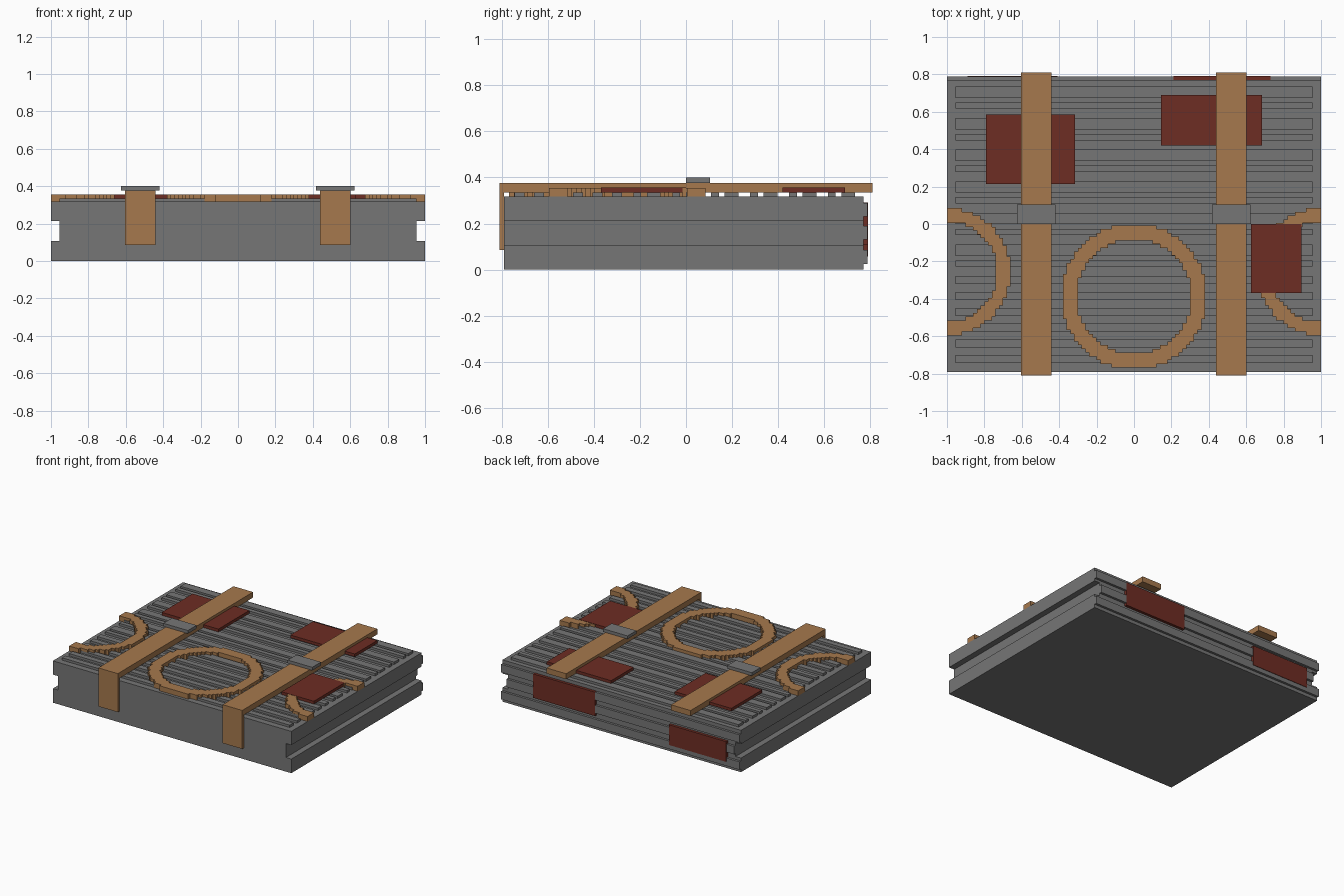
import bpy
import bmesh
from math import hypot

cube = bpy.data.objects.get("Cube")
if cube:
    bpy.data.objects.remove(cube, do_unlink=True)


def material(name, rgb):
    m = bpy.data.materials.new(name)
    m.use_nodes = True
    m.diffuse_color = (*rgb, 1)
    m.node_tree.nodes["Principled BSDF"].inputs["Base Color"].default_value = (*rgb, 1)
    return m


GRAY = material("stone gray", (0.18, 0.18, 0.18))
TAN = material("tan leather", (0.38, 0.19, 0.075))
RED = material("dark red", (0.155, 0.026, 0.017))


def finish(name, bm, mat):
    bmesh.ops.recalc_face_normals(bm, faces=bm.faces)
    mesh = bpy.data.meshes.new(name)
    bm.to_mesh(mesh)
    bm.free()
    mesh.materials.append(mat)
    obj = bpy.data.objects.new(name, mesh)
    bpy.context.collection.objects.link(obj)
    return obj


def extrude(bm, faces, vec):
    geom = bmesh.ops.extrude_face_region(bm, geom=faces)["geom"]
    verts = [v for v in geom if isinstance(v, bmesh.types.BMVert)]
    bmesh.ops.translate(bm, verts=verts, vec=vec)


def box(name, x, y, z, mat):
    """Box from its (low, high) span on each axis."""
    bm = bmesh.new()
    bmesh.ops.create_cube(bm, size=1)
    for v in bm.verts:
        v.co = [s[0] if c < 0 else s[1] for s, c in zip((x, y, z), v.co)]
    return finish(name, bm, mat)


def prism(name, profile, y, mat):
    """An x-z profile extruded along y."""
    bm = bmesh.new()
    face = bm.faces.new([bm.verts.new((px, y[0], pz)) for px, pz in profile])
    extrude(bm, [face], (0, y[1] - y[0], 0))
    return finish(name, bm, mat)


def stepped_ring(name, cx, cy, inner, outer, mat, cell=0.02):
    """Ring of square cells, kept within the width of the body."""
    bm = bmesh.new()
    n = int(outer / cell) + 1
    for i in range(-n, n):
        for j in range(-n, n):
            x, y = cx + i * cell, cy + j * cell
            mid_x, mid_y = x + cell / 2, y + cell / 2
            if abs(mid_x) < 1 and inner < hypot(mid_x - cx, mid_y - cy) < outer:
                corners = ((x, y), (x + cell, y), (x + cell, y + cell), (x, y + cell))
                bm.faces.new([bm.verts.new((*c, 0.316)) for c in corners])
    bmesh.ops.remove_doubles(bm, verts=bm.verts, dist=cell / 10)
    extrude(bm, bm.faces[:], (0, 0, 0.039))
    return finish(name, bm, mat)


# Body with a groove along each side
right = [(1, 0), (1, 0.107), (0.955, 0.107), (0.955, 0.213), (1, 0.213), (1, 0.317)]
prism("body", right + [(-x, z) for x, z in reversed(right)], (-0.79, 0.77), GRAY)

# Slats across the top: alternating widths at the back, even ones at the front
for i in range(18):
    top = 0.735 - i * 0.0845
    width = 0.043 if i > 11 else (0.06, 0.034)[i % 2]
    box(f"top_slat_{i + 1}", (-0.955, 0.955), (top - width, top), (0.31, 0.335), GRAY)

# Slats along the back
for i, (half, z) in enumerate(((1, 0.025), (0.955, 0.13), (1, 0.23))):
    box(f"back_slat_{i + 1}", (-half, half), (0.765, 0.788), (z, z + 0.06), GRAY)

# Straps folded down at the front, with buckles
for side, x in (("right", -0.523), ("left", 0.52)):
    span = (x - 0.082, x + 0.082)
    box(f"{side}_strap", span, (-0.81, 0.81), (0.335, 0.377), TAN)
    box(f"{side}_strap_end", span, (-0.81, -0.79), (0.085, 0.335), TAN)
    box(f"{side}_buckle", (x - 0.103, x + 0.103), (0, 0.105), (0.376, 0.4), GRAY)

# Rings on the top
stepped_ring("middle_ring", 0, -0.388, 0.308, 0.39, TAN)
stepped_ring("right_half_ring", -1, -0.255, 0.268, 0.34, TAN)
stepped_ring("left_half_ring", 1, -0.255, 0.268, 0.34, TAN)

# Red patches on the top
for name, x, y in (
    ("back_right_patch", (-0.79, -0.315), (0.215, 0.585)),
    ("back_left_patch", (0.145, 0.685), (0.42, 0.69)),
    ("front_left_patch", (0.625, 0.895), (-0.37, 0)),
):
    box(name, x, y, (0.335, 0.357), RED)

# Red patches on the back
box("rear_left_patch", (0.21, 0.73), (0.765, 0.791), (0.11, 0.291), RED)
box("rear_right_patch", (-0.89, -0.41), (0.765, 0.791), (0.057, 0.21), RED)
